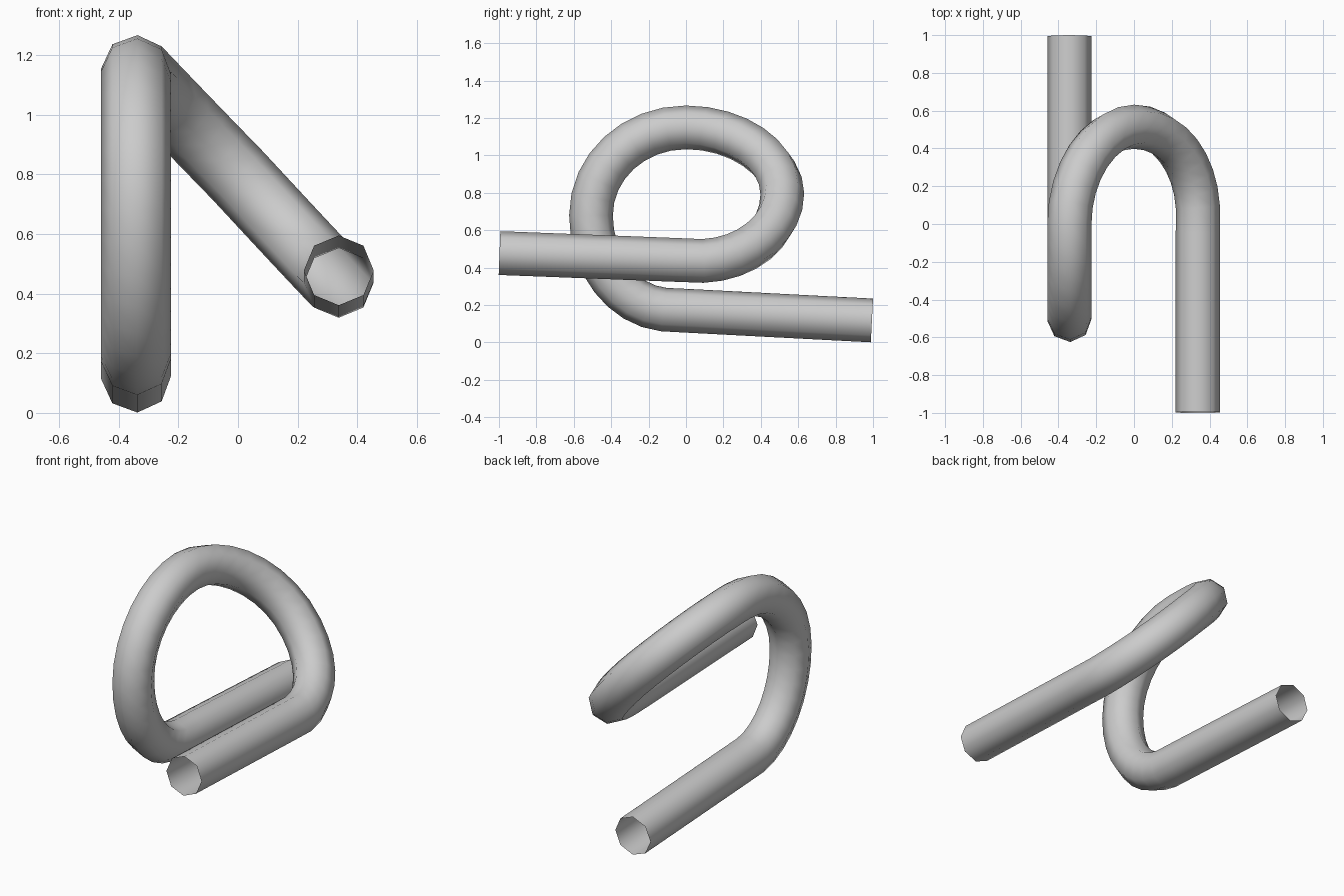
import bpy
from mathutils import Vector

if "Cube" in bpy.data.objects:
    bpy.data.objects.remove(bpy.data.objects["Cube"])

RADIUS = 0.117

# Centre line of the looped tube: point, handle in, handle out
PATH = [
    ((0.338, -0.997, 0.478), (0.338, -1.3, 0.49), (0.338, -0.6, 0.463)),
    ((0.338, 0.09, 0.436), (0.338, -0.3, 0.451), (0.325, 0.32, 0.445)),
    ((0, 0.515, 0.795), (0.19, 0.515, 0.59), (-0.19, 0.515, 0.99)),
    ((-0.342, 0, 1.15), (-0.342, 0.27, 1.15), (-0.342, -0.28, 1.15)),
    ((-0.342, -0.508, 0.68), (-0.342, -0.508, 0.94), (-0.342, -0.508, 0.42)),
    ((-0.342, -0.12, 0.176), (-0.342, -0.34, 0.2), (-0.342, 0.25, 0.157)),
    ((-0.342, 0.994, 0.118), (-0.342, 0.6, 0.138), (-0.342, 1.3, 0.1)),
]

# Octagonal open-ended tube swept along the path
curve = bpy.data.curves.new("looped_tube", "CURVE")
curve.dimensions = "3D"
curve.bevel_depth = RADIUS
curve.bevel_resolution = 2
curve.resolution_u = 8
curve.use_fill_caps = False
spline = curve.splines.new("BEZIER")
spline.bezier_points.add(len(PATH) - 1)
for bp, (co, left, right) in zip(spline.bezier_points, PATH):
    bp.handle_left_type = bp.handle_right_type = "FREE"
    bp.co, bp.handle_left, bp.handle_right = Vector(co), Vector(left), Vector(right)
spline.use_smooth = True

tube = bpy.data.objects.new("looped_tube", curve)
bpy.context.collection.objects.link(tube)

# Turn the sweep into a smooth-shaded mesh
bpy.context.view_layer.objects.active = tube
tube.select_set(True)
bpy.ops.object.convert(target="MESH")
bpy.ops.object.shade_smooth()
